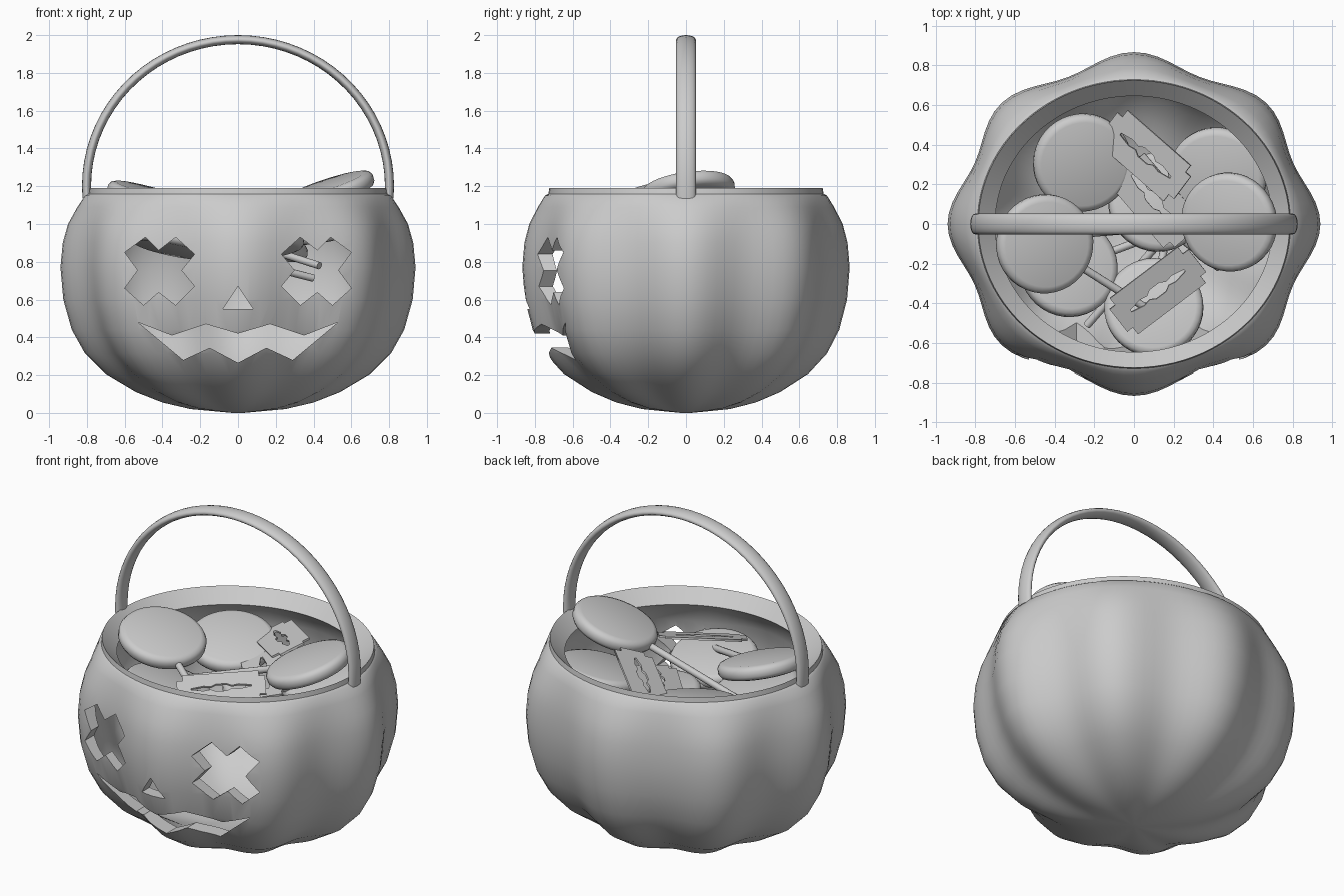
import bpy, bmesh
from math import sin, cos, pi, radians
from mathutils import Vector, Matrix

if "Cube" in bpy.data.objects:
    bpy.data.objects.remove(bpy.data.objects["Cube"])


def add_object(name, bm, angle=35):
    bmesh.ops.recalc_face_normals(bm, faces=bm.faces)
    mesh = bpy.data.meshes.new(name)
    bm.to_mesh(mesh)
    bm.free()
    ob = bpy.data.objects.new(name, mesh)
    bpy.context.collection.objects.link(ob)
    smooth(ob, angle)
    return ob


def smooth(ob, angle=35):
    bpy.ops.object.select_all(action='DESELECT')
    ob.select_set(True)
    bpy.context.view_layer.objects.active = ob
    bpy.ops.object.shade_smooth_by_angle(angle=radians(angle))


def loft(bm, rings):
    """Skin a list of point rings and cap both ends."""
    rows = [[bm.verts.new(p) for p in ring] for ring in rings]
    n = len(rows[0])
    for a, b in zip(rows, rows[1:]):
        for i in range(n):
            j = (i + 1) % n
            bm.faces.new((a[i], a[j], b[j], b[i]))
    bm.faces.new(rows[0][::-1])
    bm.faces.new(rows[-1])


def prism(bm, points, y0, y1):
    """Extrude an x-z outline along y."""
    loft(bm, [[(x, y, z) for x, z in points] for y in (y0, y1)])


# pumpkin shell: (radius, height, lobe depth) up the outside, down the inside
profile = [(.03, 0, .0), (.25, .02, .10), (.40, .055, .11), (.54, .11, .11),
           (.70, .205, .11), (.81, .315, .10), (.88, .44, .09), (.925, .60, .08),
           (.94, .77, .075), (.928, .90, .07), (.90, 1.0, .055), (.85, 1.09, .03),
           (.81, 1.15, .01), (.79, 1.16, 0), (.785, 1.19, 0),
           (.70, 1.11, 0), (.76, 1.06, .02), (.82, .97, .05), (.86, .77, .07),
           (.845, .60, .075), (.80, .45, .08), (.72, .33, .09), (.60, .22, .1),
           (.42, .13, .1), (.2, .085, .08), (.03, .075, 0)]
SEG = 96
rings = []
for r, z, lobe in profile:
    ring = []
    for i in range(SEG):
        t = 2 * pi * i / SEG
        k = r * (1 - lobe * (1 - cos(8 * t)) / 2)
        ring.append((k * cos(t), .922 * k * sin(t), z))
    rings.append(ring)
bm = bmesh.new()
loft(bm, rings)
bucket = add_object("pumpkin_bucket", bm)

# face cut-outs: crossed eyes, triangular nose, jagged mouth
eye = [(.49, .93), (.60, .85), (.53, .755), (.60, .66), (.50, .57), (.42, .64),
       (.33, .57), (.23, .67), (.30, .755), (.23, .84), (.33, .93), (.42, .86)]
half_mouth = [(.53, .48), (.29, .28), (.15, .345)]
upper_lip = [(-.35, .41), (-.17, .47), (0, .42), (.17, .47), (.35, .41)]
mouth = (upper_lip + half_mouth + [(0, .265)]
         + [(-x, z) for x, z in reversed(half_mouth)])
bm = bmesh.new()
for s in (-1, 1):
    prism(bm, [(s * x, z) for x, z in eye], -1.2, -.3)
prism(bm, [(0, .67), (-.08, .55), (.08, .55)], -1.2, -.3)
prism(bm, mouth, -1.2, -.3)
cutter = add_object("face_cutter", bm)
cut = bucket.modifiers.new("face", 'BOOLEAN')
cut.operation = 'DIFFERENCE'
cut.solver = 'EXACT'
cut.object = cutter
bpy.context.view_layer.objects.active = bucket
bpy.ops.object.modifier_apply(modifier=cut.name)
bpy.data.objects.remove(cutter)
smooth(bucket)

# carrying handle: flattened oval section swept along an arch
rings = []
for i in range(41):
    t = -.08 + (pi + .16) * i / 40
    c = Vector((.802 * cos(t), 0, 1.20 + .776 * sin(t)))
    out = Vector((cos(t), 0, sin(t)))
    rings.append([c + out * .024 * cos(a) + Vector((0, .052 * sin(a), 0))
                  for a in [2 * pi * k / 16 for k in range(16)]])
bm = bmesh.new()
loft(bm, rings)
add_object("handle", bm, 50)


def circle(r, z, n):
    return [Vector((r * cos(2 * pi * k / n), r * sin(2 * pi * k / n), z)) for k in range(n)]


def lollipop(name, centre, normal, heading, length=.85):
    """Round flat sweet with a stick pointing along heading in plan."""
    n = Vector(normal).normalized()
    h = Vector((heading[0], heading[1], 0))
    h.z = -(n.x * h.x + n.y * h.y) / n.z
    h.normalize()
    m = Matrix((h, n.cross(h), n)).transposed().to_4x4()
    m.translation = centre
    bm = bmesh.new()
    section = [(.215, -.042), (.238, -.034), (.25, -.015), (.25, .015), (.238, .034), (.215, .042)]
    loft(bm, [circle(r, z, 40) for r, z in section])
    loft(bm, [[Vector((x, p.x, p.y)) for p in circle(.02, 0, 12)] for x in (.22, length)])
    bm.transform(m)
    add_object(name, bm, 45)


# pile of lollipops
sweets = [((-.26, .31, 1.0), (.15, -.22, 1), (.74, -.57), .9),
          ((-.45, -.10, 1.13), (.27, -.10, 1), (.68, -.43), .82),
          ((.48, .01, 1.17), (-.33, -.14, 1), (-1, -.08), .85),
          ((.42, .24, .98), (-.15, -.2, 1), (-.70, -.80), 1.03),
          ((.10, -.42, .90), (-.05, .2, 1), (.13, .75), .78),
          ((-.33, -.22, .90), (.2, .15, 1), (.8, .3), .8),
          ((.12, .11, .87), (.1, .1, 1), (-.5, .4), .6)]
for i, args in enumerate(sweets):
    lollipop(f"lollipop_{i + 1}", *args)


def blade(name, centre, long_axis, side_axis):
    """Thin notched razor blade with a slotted middle."""
    quarter = [(.25, .05), (.25, .075), (.215, .075), (.215, .12)]
    slot = [(.17, .006), (.10, .02), (.06, .012), (.03, .03)]
    cu = bpy.data.curves.new(name, 'CURVE')
    cu.dimensions = '2D'
    cu.fill_mode = 'BOTH'
    cu.extrude = .006
    for q in (quarter, slot):
        pts = (q + [(-x, y) for x, y in q[::-1]] + [(-x, -y) for x, y in q]
               + [(x, -y) for x, y in q[::-1]])
        sp = cu.splines.new('POLY')
        sp.points.add(len(pts) - 1)
        for p, (x, y) in zip(sp.points, pts):
            p.co = (x, y, 0, 1)
        sp.use_cyclic_u = True
    ob = bpy.data.objects.new(name, cu)
    bpy.context.collection.objects.link(ob)
    x = Vector(long_axis).normalized()
    z = x.cross(Vector(side_axis)).normalized()
    m = Matrix((x, z.cross(x), z)).transposed().to_4x4()
    m.translation = centre
    ob.matrix_world = m
    bpy.ops.object.select_all(action='DESELECT')
    ob.select_set(True)
    bpy.context.view_layer.objects.active = ob
    bpy.ops.object.convert(target='MESH')


# razor blades among the sweets
blade("razor_blade_1", (.06, .345, 1.09), (.32, -.28, .08), (.17, .18, .10))
blade("razor_blade_2", (.12, -.335, 1.06), (.41, .31, .03), (-.12, .15, .06))
blade("razor_blade_3", (.10, .12, .97), (.3, -.35, -.05), (.3, .25, .05))
